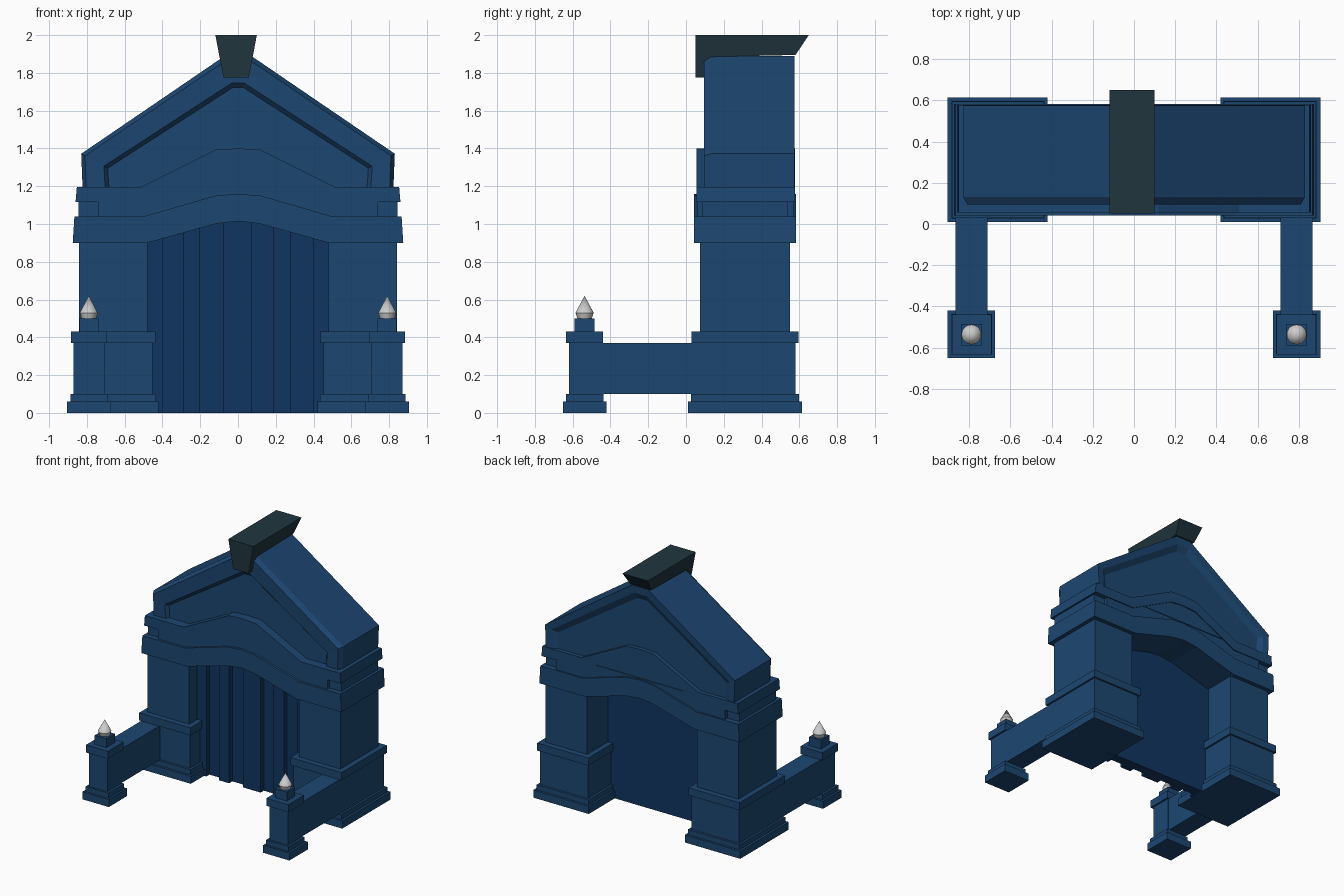
import bpy, bmesh, math

if "Cube" in bpy.data.objects:
    bpy.data.objects.remove(bpy.data.objects["Cube"])

def material(name, rgb):
    m = bpy.data.materials.new(name)
    m.diffuse_color = (*rgb, 1)
    m.use_nodes = True
    m.node_tree.nodes["Principled BSDF"].inputs["Base Color"].default_value = m.diffuse_color
    return m

STONE = material("blue_stone", (0.012, 0.062, 0.165))
DOOR = material("dark_blue_wood", (0.005, 0.036, 0.115))
RIDGE = material("slate", (0.014, 0.036, 0.048))

def finish(name, bm, mat):
    bmesh.ops.recalc_face_normals(bm, faces=bm.faces)
    me = bpy.data.meshes.new(name)
    bm.to_mesh(me)
    bm.free()
    ob = bpy.data.objects.new(name, me)
    bpy.context.collection.objects.link(ob)
    if mat:
        me.materials.append(mat)
    return ob

def add_box(bm, x0, x1, y0, y1, z0, z1):
    vs = bmesh.ops.create_cube(bm, size=1)["verts"]
    for v in vs:
        v.co.x = x0 + (v.co.x + .5) * (x1 - x0)
        v.co.y = y0 + (v.co.y + .5) * (y1 - y0)
        v.co.z = z0 + (v.co.z + .5) * (z1 - z0)

def boxes(name, specs, side=1, mat=STONE):
    """Stack of boxes (x0, x1, y0, y1, z0, z1), mirrored for side=-1."""
    bm = bmesh.new()
    for x0, x1, y0, y1, z0, z1 in specs:
        a, b = sorted((x0 * side, x1 * side))
        add_box(bm, a, b, y0, y1, z0, z1)
    return finish(name, bm, mat)

def loft(name, rings, mat=STONE):
    """Rings of (profile of (x, z), y) joined front to back and capped."""
    bm = bmesh.new()
    loops = [[bm.verts.new((x, y, z)) for x, z in prof] for prof, y in rings]
    n = len(loops[0])
    for a, b in zip(loops, loops[1:]):
        for i in range(n):
            j = (i + 1) % n
            bm.faces.new((a[i], a[j], b[j], b[i]))
    bm.faces.new(loops[0])
    bm.faces.new(loops[-1])
    return finish(name, bm, mat)

def mirrored(half):
    """Right half of a line, from the centre outwards, to a full left-right line."""
    return [(-x, z) for x, z in reversed(half) if x > 0] + half

def arched_band(name, bottom, top, y0, y1):
    prof = mirrored(bottom) + mirrored(top)[::-1]
    return loft(name, [(prof, y0), (prof, y1)])

for side, label in ((-1, "left"), (1, "right")):
    # Main pillar
    boxes(label + "_pillar", [
        (.42, .905, .01, .615, 0, .06),
        (.435, .887, .027, .598, .06, .10),
        (.453, .87, .045, .58, .10, .37),
        (.437, .885, .03, .595, .37, .43),
        (.48, .843, .075, .55, .43, .95)], side)
    # Low side wall, raised off the ground
    boxes(label + "_low_wall", [(.712, .868, -.46, .06, .10, .37)], side)
    # Front post with stepped cap
    boxes(label + "_post", [
        (.675, .905, -.65, -.42, 0, .06),
        (.69, .888, -.635, -.437, .06, .10),
        (.708, .87, -.62, -.45, .10, .37),
        (.693, .885, -.635, -.44, .37, .43),
        (.738, .84, -.59, -.485, .43, .50)], side)
    # Pointed finial
    bm = bmesh.new()
    for r0, r1, z0, z1 in ((.038, .048, .50, .53), (.048, 0, .53, .62)):
        vs = bmesh.ops.create_cone(bm, cap_ends=True, segments=20, radius1=r0,
                                   radius2=r1, depth=z1 - z0)["verts"]
        bmesh.ops.translate(bm, verts=vs, vec=(side * .79, -.537, (z0 + z1) / 2))
    bmesh.ops.remove_doubles(bm, verts=bm.verts, dist=1e-5)
    fin = finish(label + "_finial", bm, None)
    bpy.ops.object.select_all(action="DESELECT")
    bpy.context.view_layer.objects.active = fin
    fin.select_set(True)
    bpy.ops.object.shade_smooth_by_angle(angle=math.radians(35))

# Door: alternating proud and recessed planks with tops under the arch
def arch_z(x):
    return 1.03 - max(0, abs(x) - .11) * .285

edges = [-.485, -.40, -.29, -.20, -.08, .075, .185, .28, .40, .485]
for i, (a, b) in enumerate(zip(edges, edges[1:])):
    prof = [(a, 0), (b, 0), (b, arch_z(b)), (a, arch_z(a))]
    loft("door_plank", [(prof, .175 + .04 * (i % 2)), (prof, .29)], DOOR)

# Lintel over the doorway, frieze and cornice
arched_band("lintel",
            [(0, 1.015), (.115, 1.002), (.48, .90), (.875, .90)],
            [(0, 1.16), (.12, 1.15), (.50, 1.04), (.866, 1.04)], .042, .583)
boxes("frieze_core", [(-.845, .845, .085, .54, 1.03, 1.13)])
arched_band("frieze",
            [(0, 1.15), (.12, 1.14), (.50, 1.03), (.74, 1.03)],
            [(0, 1.325), (.12, 1.315), (.50, 1.13), (.74, 1.13)], .06, .57)
arched_band("cornice",
            [(0, 1.315), (.12, 1.305), (.49, 1.117), (.86, 1.117)],
            [(0, 1.40), (.12, 1.393), (.51, 1.197), (.853, 1.197)], .055, .577)

# Gable with chamfered rim and shallow recessed panels
def gable(d):
    half = [(.07 - .3 * d, 1.89 - 1.2 * d), (.83 - d, 1.372 - .55 * d), (.822 - d, 1.17)]
    return mirrored(half)

loft("gable", [(gable(.14), .125), (gable(.12), .10), (gable(.02), .095),
               (gable(0), .13), (gable(0), .575), (gable(.05), .57),
               (gable(.09), .545)])

# Ridge cap: side profile in (y, z), widening towards the top
bm = bmesh.new()
side_profile = [(.05, 2), (.05, 1.775), (.10, 1.775), (.13, 1.885), (.58, 1.895), (.65, 2)]
faces = []
for s in (-1, 1):
    faces.append([bm.verts.new((-.01 + s * (.067 + (z - 1.775) * .19), y, z))
                  for y, z in side_profile])
    bm.faces.new(faces[-1])
for i in range(len(side_profile)):
    j = (i + 1) % len(side_profile)
    bm.faces.new((faces[0][i], faces[0][j], faces[1][j], faces[1][i]))
finish("ridge_cap", bm, RIDGE)
